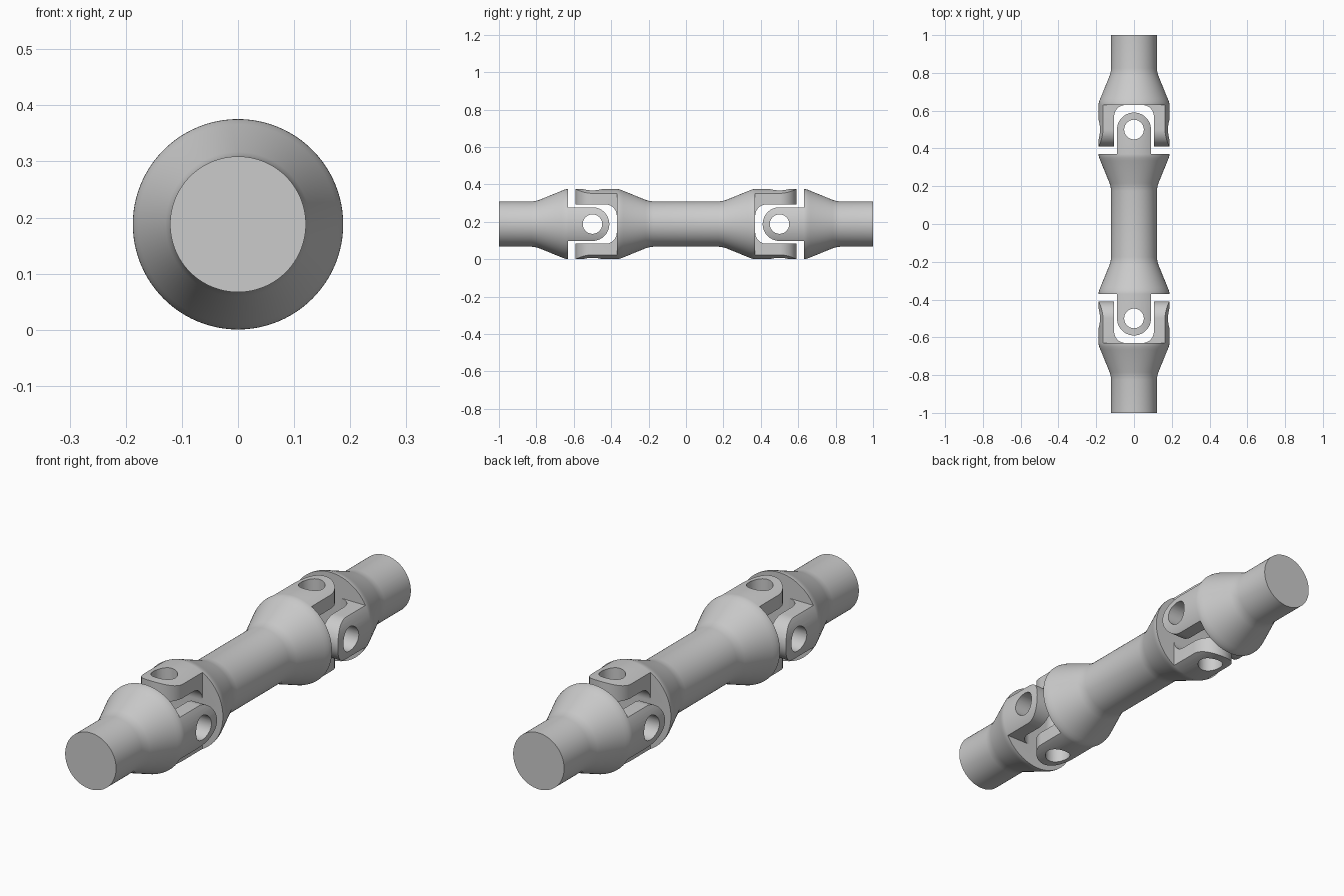
import bpy, bmesh
from math import sin, cos, pi
from mathutils import Matrix

if "Cube" in bpy.data.objects:
    bpy.data.objects.remove(bpy.data.objects["Cube"])

R, AXIS_Z, JOINT = 0.1875, 0.188, 0.5
# shaft and flare profile of one yoke: (distance along axis, radius)
FLARE = [(0.0, .121), (.175, .121), (.195, .1235), (.215, .129), (.335, .178),
         (.35, .184), (.362, .187), (.37, R), (.62, R)]


def make(name, bm):
    bmesh.ops.recalc_face_normals(bm, faces=bm.faces)
    me = bpy.data.meshes.new(name)
    bm.to_mesh(me)
    bm.free()
    ob = bpy.data.objects.new(name, me)
    bpy.context.collection.objects.link(ob)
    return ob


def lathe(name, profile, n=96):
    """Solid of revolution about the y axis."""
    bm = bmesh.new()
    rings = [[bm.verts.new((r * cos(2 * pi * i / n), y, r * sin(2 * pi * i / n)))
              for i in range(n)] for y, r in profile]
    for a, b in zip(rings, rings[1:]):
        for i in range(n):
            j = (i + 1) % n
            bm.faces.new((a[i], a[j], b[j], b[i]))
    bm.faces.new(rings[0])
    bm.faces.new(rings[-1])
    return make(name, bm)


def prism(outline, along):
    """Extrude a (u, y) outline right through the part along x or z."""
    bm = bmesh.new()
    place = (lambda u, y: (-.4, y, u)) if along == 'x' else (lambda u, y: (u, y, -.4))
    face = bm.faces.new([bm.verts.new(place(u, y)) for u, y in outline])
    ext = bmesh.ops.extrude_face_region(bm, geom=[face])['geom']
    bmesh.ops.translate(bm, vec=(.8, 0, 0) if along == 'x' else (0, 0, .8),
                        verts=[v for v in ext if isinstance(v, bmesh.types.BMVert)])
    return make("cutter", bm)


def cut(ob, cutter, op):
    mod = ob.modifiers.new("cut", 'BOOLEAN')
    mod.object, mod.operation, mod.solver = cutter, op, 'EXACT'
    dg = bpy.context.evaluated_depsgraph_get()
    me = bpy.data.meshes.new_from_object(ob.evaluated_get(dg))
    ob.modifiers.clear()
    ob.data = me
    bpy.data.objects.remove(cutter)


def arc(cx, cy, r, a0, a1, n):
    return [(cx + r * cos(a0 + (a1 - a0) * i / n), cy + r * sin(a0 + (a1 - a0) * i / n))
            for i in range(n + 1)]


# Face-on outline of an ear standing on the flare, and the gap between two ears
EAR = [(.3, .37), (.09, .37)] + arc(0, JOINT, .09, 0, pi, 32) + [(-.09, .37), (-.3, .37)]
side = arc(.045, .43, .06, -pi / 2, 0, 12)
GAP = [(u, y) for u, y in side] + [(.105, .7), (-.105, .7)] + [(-u, y) for u, y in reversed(side)]
HOLE = arc(0, JOINT, .052, 0, 2 * pi * 47 / 48, 47)


def yoke(name, profile, outline, joints, turn):
    """Trim a lathed shaft into ears; joints are (sign, offset) pairs along y."""
    ob = lathe(name, profile)
    cut(ob, prism(outline, 'x'), 'INTERSECT')
    for s, off in joints:
        cut(ob, prism([(u, s * y + off) for u, y in GAP], 'z'), 'DIFFERENCE')
        cut(ob, prism([(u, s * y + off) for u, y in HOLE], 'x'), 'DIFFERENCE')
    ob.data.transform(turn)
    ob.location.z = AXIS_Z
    bpy.ops.object.select_all(action='DESELECT')
    ob.select_set(True)
    bpy.context.view_layer.objects.active = ob
    bpy.ops.object.shade_smooth_by_angle(angle=0.5)


# Middle shaft: a yoke at both ends, ears above and below
yoke("middle_shaft",
     [(-y, r) for y, r in reversed(FLARE[1:])] + FLARE[1:],
     EAR + [(-u, -y) for u, y in EAR],
     [(1, 0), (-1, 0)], Matrix.Rotation(pi / 2, 4, 'Y'))

# End shafts: one yoke each, ears at the sides
for name, angle in (("front_shaft", 0), ("back_shaft", pi)):
    yoke(name, [(y - 1, r) for y, r in FLARE],
         [(u, y - 1) for u, y in EAR] + [(-.3, -1.1), (.3, -1.1)],
         [(1, -1)], Matrix.Rotation(angle, 4, 'Z'))
